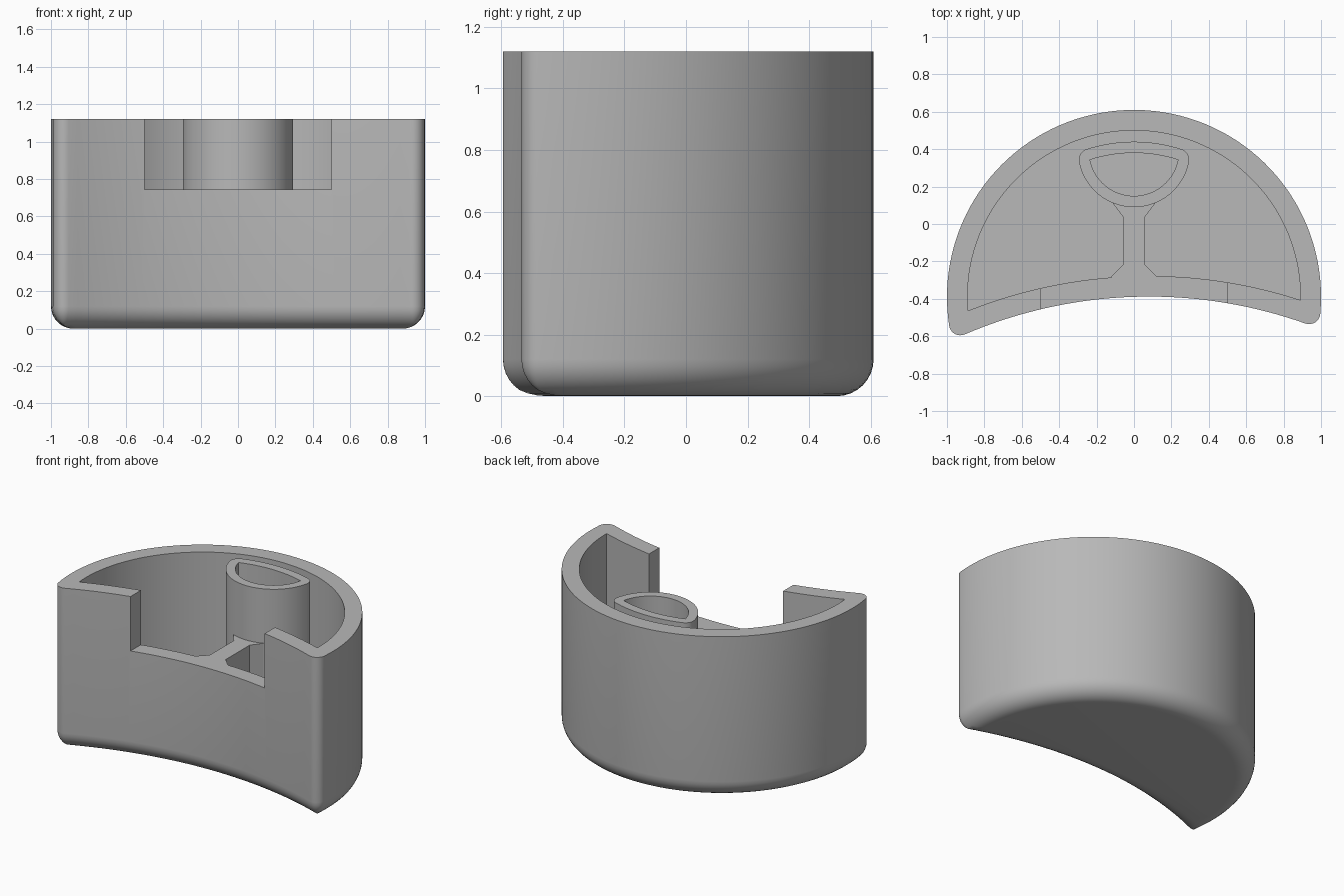
import bpy, bmesh
from math import sin, cos, pi, atan2
from mathutils import Vector

if "Cube" in bpy.data.objects:
    bpy.data.objects.remove(bpy.data.objects["Cube"])

HEIGHT, WALL, ROUND, TIP, NOTCH_Z = 1.12, 0.11, 0.12, 0.06, 0.745
REAR, REAR_R = Vector((0, -0.39)), 1.0        # convex back arc
FRONT, FRONT_R = Vector((0.08, -2.888)), 2.5  # concave front arc

grey = bpy.data.materials.new("plain grey")
grey.use_nodes = True
grey.diffuse_color = (0.48, 0.48, 0.48, 1)
grey.node_tree.nodes["Principled BSDF"].inputs["Base Color"].default_value = (0.48, 0.48, 0.48, 1)


def arc(centre, radius, start, end, steps):
    return [centre + radius * Vector((cos(a), sin(a)))
            for a in (start + (end - start) * i / steps for i in range(steps + 1))]


def angle(v):
    return atan2(v.y, v.x)


def crescent(inset):
    """Crescent outline moved inward by inset, with rounded tips."""
    t = max(TIP, inset)
    f = t - inset
    a, b = REAR_R - t, FRONT_R + t
    axis = FRONT - REAR
    dist = axis.length
    axis.normalize()
    along = (a * a - b * b + dist * dist) / (2 * dist)
    side = Vector((-axis.y, axis.x)) * (a * a - along * along) ** 0.5
    right, left = REAR + axis * along + side, REAR + axis * along - side
    r0, l0 = angle(right - REAR), angle(left - REAR) + 2 * pi
    r1, l1 = angle(right - FRONT), angle(left - FRONT)
    return (arc(REAR, REAR_R - inset, r0, l0, 72) + arc(left, f, l0, l1 + pi, 8)
            + arc(FRONT, FRONT_R + inset, l1, r1, 36)
            + arc(right, f, r1 + pi, r0 + 2 * pi, 8))


def loft(name, rings):
    """Solid through (outline, height) rings with capped ends."""
    bm = bmesh.new()
    loops = [[bm.verts.new((p.x, p.y, z)) for p in pts] for pts, z in rings]
    n = len(loops[0])
    for low, high in zip(loops, loops[1:]):
        for i in range(n):
            j = (i + 1) % n
            bm.faces.new((low[i], low[j], high[j], high[i]))
    bm.faces.new(loops[0][::-1])
    bm.faces.new(loops[-1])
    bmesh.ops.remove_doubles(bm, verts=bm.verts, dist=0.0002)
    bmesh.ops.recalc_face_normals(bm, faces=bm.faces)
    mesh = bpy.data.meshes.new(name)
    bm.to_mesh(mesh)
    bm.free()
    obj = bpy.data.objects.new(name, mesh)
    bpy.context.collection.objects.link(obj)
    mesh.materials.append(grey)
    return obj


def select(obj):
    bpy.ops.object.select_all(action='DESELECT')
    obj.select_set(True)
    bpy.context.view_layer.objects.active = obj


def cut(obj, cutter):
    cutter.hide_render = True
    mod = obj.modifiers.new("cut", 'BOOLEAN')
    mod.operation, mod.solver, mod.object = 'DIFFERENCE', 'EXACT', cutter
    select(obj)
    bpy.ops.object.modifier_apply(modifier=mod.name)
    bpy.data.objects.remove(cutter)


def finish(obj):
    select(obj)
    bpy.ops.object.shade_smooth_by_angle(angle=pi / 6)


# Crescent tub with a rounded bottom edge
rings = []
for i in range(8, -1, -1):
    a = pi / 2 * i / 8
    rings.append((crescent(ROUND * (1 - cos(a))), ROUND * (1 - sin(a))))
rings.append((crescent(0), HEIGHT))
tub = loft("tub", rings)

# Hollow inside and front notch
inside = crescent(WALL)
cut(tub, loft("cavity_cutter", [(inside, WALL), (inside, HEIGHT + 0.2)]))
notch = [Vector(p) for p in ((-0.5, -0.8), (0.5, -0.8), (0.5, -0.1), (-0.5, -0.1))]
cut(tub, loft("notch_cutter", [(notch, NOTCH_Z), (notch, HEIGHT + 0.2)]))
finish(tub)

# Hollow post with a lens-shaped section
bowl, bowl_r, crown_r, thick = Vector((0, 0.39)), 0.24, 0.77, 0.06
corner = Vector((0.235, 0.343))
mirror = Vector((-corner.x, corner.y))
top_a, low_a = angle(corner - REAR), angle(corner - bowl)


def lens(grow):
    return (arc(REAR, crown_r + grow, top_a, pi - top_a, 20)
            + arc(mirror, grow, pi - top_a, pi - low_a, 8)
            + arc(bowl, bowl_r + grow, pi - low_a, 2 * pi + low_a, 32)
            + arc(corner, grow, low_a, top_a, 8))


post = loft("hollow_post", [(lens(thick), WALL - 0.02), (lens(thick), HEIGHT)])
cut(post, loft("post_cutter", [(lens(0), WALL), (lens(0), HEIGHT + 0.2)]))
finish(post)

# Web joining the post to the front wall, flared at both ends
half = [(0.12, -0.29), (0.12, -0.28), (0.06, -0.22), (0.06, 0.04), (0.12, 0.12)]
web = [Vector(p) for p in half] + [Vector((-x, y)) for x, y in reversed(half)]
finish(loft("web", [(web, WALL - 0.02), (web, NOTCH_Z)]))
